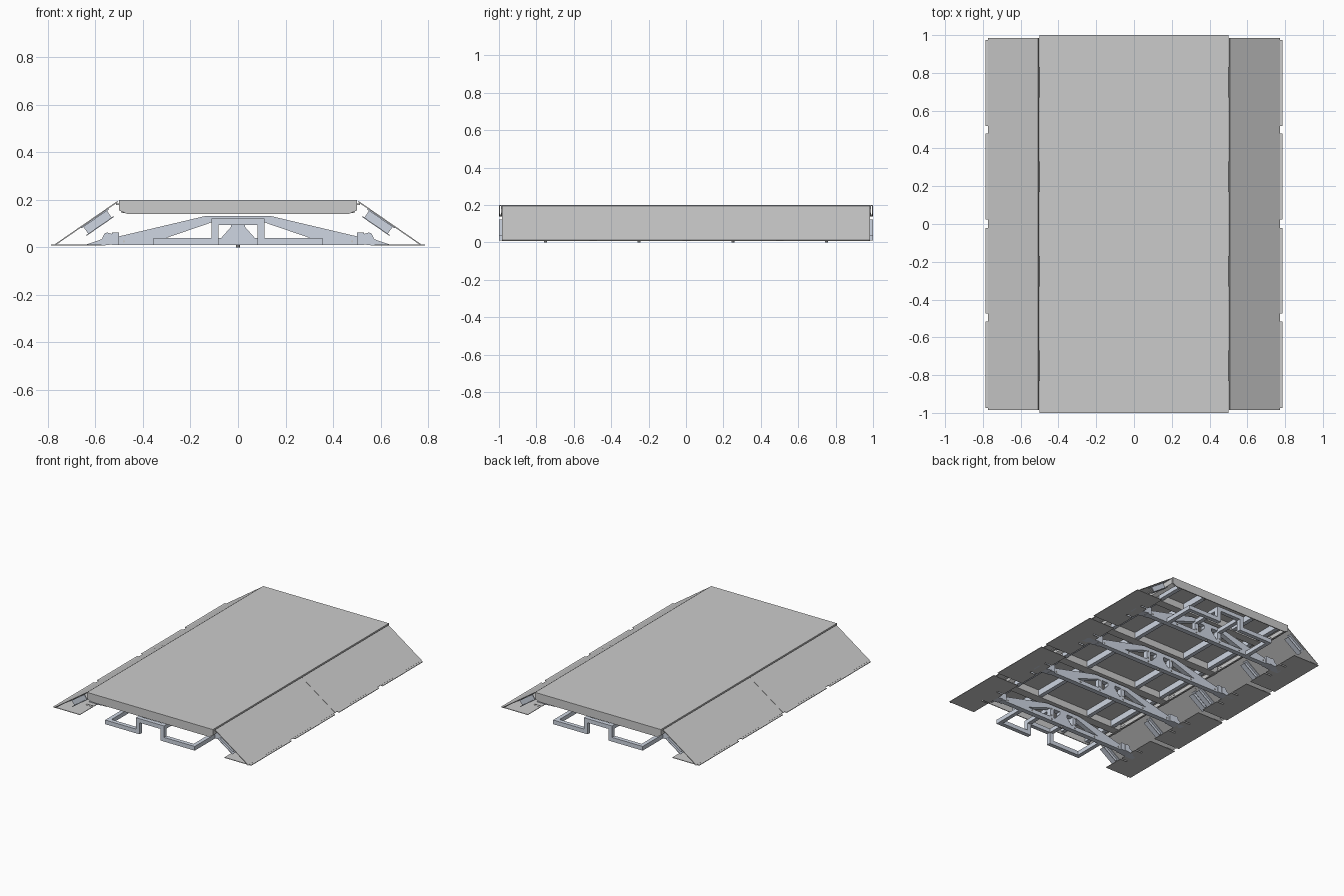
import bpy, bmesh, math
from mathutils import Vector

if "Cube" in bpy.data.objects:
    bpy.data.objects.remove(bpy.data.objects["Cube"])

steel = bpy.data.materials.new("light_steel")
steel.diffuse_color = (0.62, 0.67, 0.76, 1)
steel.use_nodes = True
steel.node_tree.nodes["Principled BSDF"].inputs["Base Color"].default_value = steel.diffuse_color


def finish(name, bm, mat=None):
    bmesh.ops.recalc_face_normals(bm, faces=bm.faces)
    me = bpy.data.meshes.new(name)
    bm.to_mesh(me)
    bm.free()
    ob = bpy.data.objects.new(name, me)
    bpy.context.collection.objects.link(ob)
    if mat:
        me.materials.append(mat)
    return ob


def prism(bm, pts, y0, y1, s=1):
    """Extrude an x-z outline along y; s=-1 mirrors it in x."""
    f = bm.faces.new([bm.verts.new((s * x, y0, z)) for x, z in pts])
    r = bmesh.ops.extrude_face_region(bm, geom=[f])
    vs = [v for v in r["geom"] if isinstance(v, bmesh.types.BMVert)]
    bmesh.ops.translate(bm, verts=vs, vec=(0, y1 - y0, 0))


def box(bm, x0, x1, y0, y1, z0, z1, s=1):
    prism(bm, [(x0, z0), (x1, z0), (x1, z1), (x0, z1)], y0, y1, s)


def bolt(bm, x, y, z, r, depth, axis="Y"):
    r = bmesh.ops.create_cone(bm, segments=10, cap_ends=True, radius1=r, radius2=r, depth=depth)
    if axis == "Y":
        for v in r["verts"]:
            v.co = Vector((v.co.x, v.co.z, v.co.y))
    bmesh.ops.translate(bm, verts=r["verts"], vec=(x, y, z))


SIDES = (-1, 1)
TRUSS_Y = (-0.75, -0.25, 0.25, 0.75)

# Deck sheet with folded edges and chamfered end skirts
bm = bmesh.new()
box(bm, -0.5, 0.5, -1, 1, 0.194, 0.2)
for s in SIDES:
    box(bm, 0.494, 0.5, -0.99, 0.99, 0.157, 0.196, s)
    prism(bm, [(0.494, 0.157), (0.5, 0.157), (0.475, 0.143), (0.47, 0.147)], -0.99, 0.99, s)
    y = sorted((s * 1.0, s * 0.994))
    prism(bm, [(-0.5, 0.196), (0.5, 0.196), (0.5, 0.155), (0.465, 0.14),
               (-0.465, 0.14), (-0.5, 0.155)], *y)
finish("deck", bm)

# Bolts on the end skirts
bm = bmesh.new()
for s in SIDES:
    for x in (-0.435, -0.21, 0.21, 0.435):
        bolt(bm, x, s * 0.99, 0.144, 0.005, 0.018)
finish("skirt_bolts", bm)

# Stiffening ribs under the deck
bm = bmesh.new()
for y in TRUSS_Y:
    box(bm, -0.49, 0.49, y - 0.03, y + 0.03, 0.145, 0.195)
finish("deck_cross_members", bm)
bm = bmesh.new()
for y in (-0.875, -0.5, 0.0, 0.5, 0.875):
    h = 0.115 if abs(y) > 0.8 else 0.22
    for x in (-0.42, -0.21, 0.21, 0.42):
        box(bm, x - 0.015, x + 0.015, y - h, y + h, 0.15, 0.195)
finish("deck_ribs", bm, steel)

# Arched trusses, one under each cross member
for i, yc in enumerate(TRUSS_Y):
    a, b = yc - 0.018, yc + 0.018
    bm = bmesh.new()
    box(bm, -0.53, 0.53, a, b, 0.01, 0.04)
    box(bm, -0.14, 0.14, a, b, 0.105, 0.131)
    box(bm, -0.03, 0.03, a, b, 0.04, 0.105)
    for s in SIDES:
        prism(bm, [(0.5, 0.04), (0.5, 0.046), (0.14, 0.131), (0.11, 0.105), (0.3, 0.04)], a, b, s)
        box(bm, 0.5, 0.53, a - 0.008, b + 0.008, 0.01, 0.062, s)
        box(bm, 0.083, 0.112, a, b, 0.04, 0.106, s)
        prism(bm, [(0.03, 0.04), (0.07, 0.04), (0.03, 0.085)], a, b, s)
    finish(f"truss_{i + 1}", bm, steel)
    bm = bmesh.new()
    for s in SIDES:
        for x, z in ((0.1, 0.05), (0.1, 0.1), (0.1, 0.025), (0.27, 0.025), (0.48, 0.025)):
            bolt(bm, s * x, yc, z, 0.005, 0.046)
    bolt(bm, 0, yc, 0.008, 0.008, 0.016, "Z")
    finish(f"truss_bolts_{i + 1}", bm)

# Carrying handles at both ends, stepped up in the middle
for s in SIDES:
    bm = bmesh.new()
    a, b = sorted((s * 1.0, s * 0.97))
    c, d = sorted((s * 1.0, s * 0.76))
    e, f = sorted((s * 0.97, s * 0.76))
    box(bm, -0.112, 0.112, a, b, 0.093, 0.122)
    for m in SIDES:
        box(bm, 0.083, 0.327, a, b, 0.01, 0.04, m)
        box(bm, 0.083, 0.112, a, b, 0.04, 0.093, m)
        box(bm, 0.327, 0.356, c, d, 0.01, 0.04, m)
        box(bm, 0.083, 0.112, e, f, 0.093, 0.122, m)
    finish("front_handle" if s < 0 else "back_handle", bm, steel)

# Sloping side ramps: two panels a side with channel stiffeners below
top, low = Vector((0.507, 0.195)), Vector((0.772, 0.012))
along = (low - top).normalized()
down = Vector((along.y, -along.x))


def slope(t, d):
    return tuple(top + along * t + down * d)


L = (low - top).length
for s in SIDES:
    side = "left" if s < 0 else "right"
    bm = bmesh.new()
    for y0, y1 in ((-0.985, -0.001), (0.001, 0.985)):
        prism(bm, [slope(0, 0), slope(L, 0), slope(L, 0.005), slope(0, 0.005)], y0, y1, s)
    finish(f"{side}_ramp", bm)
    bm = bmesh.new()
    for y in (-0.955, -0.5, -0.03, 0.03, 0.5, 0.955):
        prism(bm, [slope(0.06, 0.005), slope(0.18, 0.005), slope(0.18, 0.043), slope(0.06, 0.043)],
              y - 0.004, y + 0.004, s)
        for d in (0.005, 0.043):
            prism(bm, [slope(0.05, d), slope(0.19, d), slope(0.19, d + 0.004), slope(0.05, d + 0.004)],
                  y - 0.02, y + 0.02, s)
    finish(f"{side}_ramp_stiffeners", bm, steel)

    # Ground plates with toothed inner edge
    bm = bmesh.new()
    for y0, y1 in ((-0.975, -0.515), (-0.475, -0.02), (0.025, 0.48), (0.52, 0.975)):
        box(bm, 0.63, 0.787, y0, y1, 0.007, 0.011, s)
        w = (y1 - y0) / 3
        for k in range(3):
            box(bm, 0.575, 0.63, y0 + k * w + 0.006 * (k > 0), y0 + (k + 1) * w - 0.006 * (k < 2),
                0.007, 0.011, s)
    finish(f"{side}_ground_plates", bm)

    # Bent feet joining trusses to plates, and hinge tabs along the deck edge
    bm = bmesh.new()
    tabs = bmesh.new()
    for y in TRUSS_Y:
        prism(bm, [(0.53, 0.056), (0.55, 0.062), (0.562, 0.058), (0.573, 0.034), (0.64, 0.011),
                   (0.64, 0.007), (0.57, 0.007), (0.53, 0.012)], y - 0.03, y + 0.03, s)
        box(tabs, 0.492, 0.514, y - 0.08, y + 0.08, 0.178, 0.184, s)
    finish(f"{side}_feet", bm, steel)
    finish(f"{side}_hinge_tabs", tabs)
